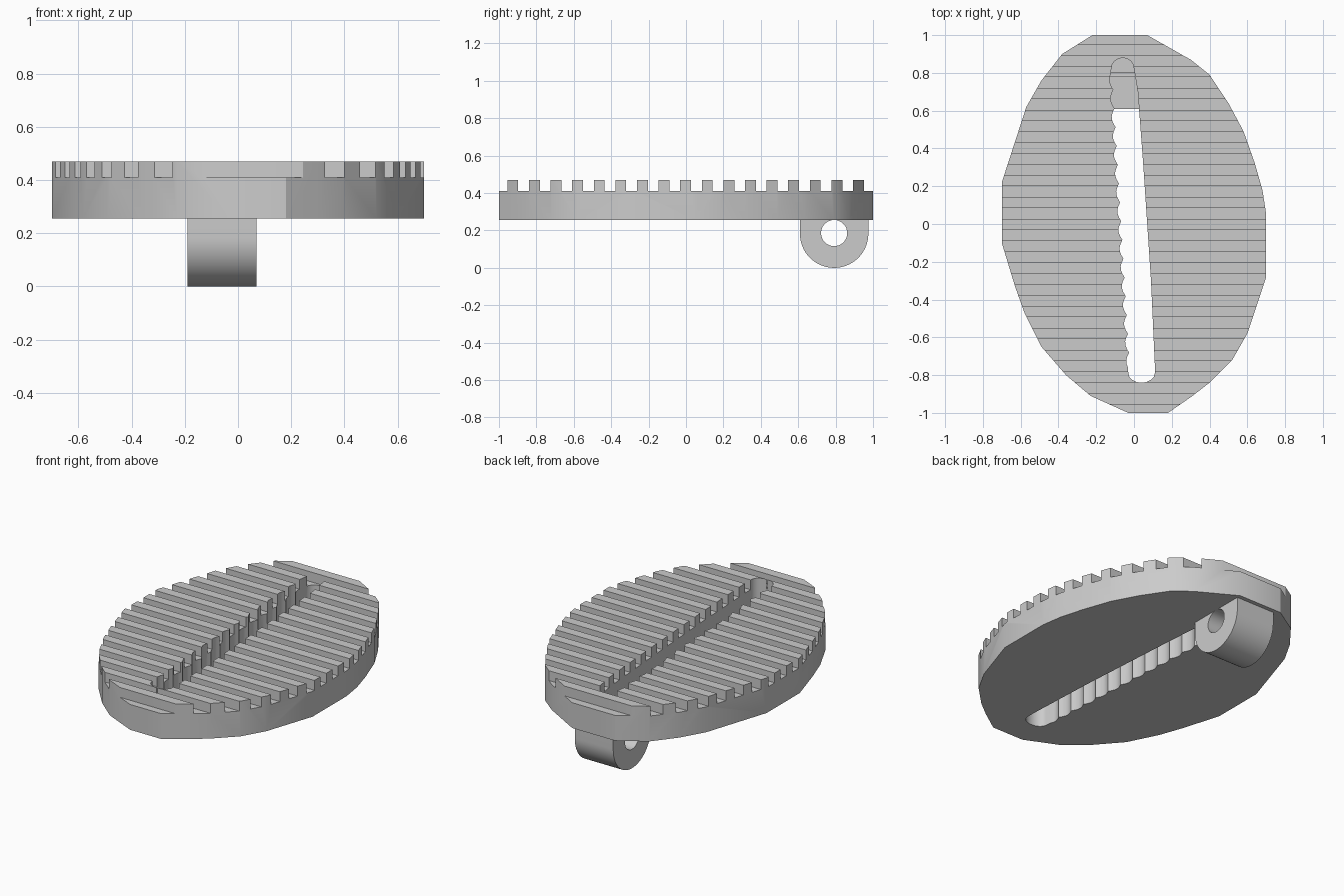
import bpy, bmesh
from math import sin, cos, pi, radians

if "Cube" in bpy.data.objects:
    bpy.data.objects.remove(bpy.data.objects["Cube"], do_unlink=True)

BASE, DECK, TOP = 0.255, 0.41, 0.47
PITCH, RIB, FIRST, COUNT = 0.1155, 0.058, -0.955, 17

grey = bpy.data.materials.new("plain grey")
grey.use_nodes = True
COLOUR = (0.6, 0.6, 0.6, 1)
grey.diffuse_color = COLOUR
grey.node_tree.nodes["Principled BSDF"].inputs["Base Color"].default_value = COLOUR


def prism(name, points, shift, place):
    """Extrude a closed profile; place maps its 2D points into space."""
    bm = bmesh.new()
    face = bm.faces.new([bm.verts.new(place(*p)) for p in points])
    side = bmesh.ops.extrude_face_region(bm, geom=[face])
    verts = [v for v in side["geom"] if isinstance(v, bmesh.types.BMVert)]
    bmesh.ops.translate(bm, verts=verts, vec=shift)
    bmesh.ops.recalc_face_normals(bm, faces=bm.faces)
    return make_object(name, bm)


def make_object(name, bm):
    mesh = bpy.data.meshes.new(name)
    bm.to_mesh(mesh)
    bm.free()
    mesh.materials.append(grey)
    obj = bpy.data.objects.new(name, mesh)
    bpy.context.collection.objects.link(obj)
    return obj


def activate(obj):
    bpy.ops.object.select_all(action='DESELECT')
    obj.select_set(True)
    bpy.context.view_layer.objects.active = obj


def cut(obj, cutter):
    cutter.hide_render = True
    mod = obj.modifiers.new("cut", 'BOOLEAN')
    mod.operation, mod.solver, mod.object = 'DIFFERENCE', 'EXACT', cutter
    activate(obj)
    bpy.ops.object.modifier_apply(modifier=mod.name)
    bpy.data.objects.remove(cutter, do_unlink=True)


def arc(cx, cy, rx, ry, start, end, steps):
    angles = [radians(start + (end - start) * i / steps) for i in range(steps + 1)]
    return [(cx + rx * cos(a), cy + ry * sin(a)) for a in angles]


# Oval tread plate
outline = [(-.22, 1), (.07, 1), (.30, .87), (.40, .79), (.50, .64), (.58, .49),
           (.64, .32), (.68, .18), (.70, .05), (.70, -.28), (.60, -.58),
           (.52, -.72), (.40, -.84), (.31, -.91), (.18, -1), (-.03, -1),
           (-.23, -.91), (-.36, -.80), (-.49, -.65), (-.58, -.47), (-.63, -.33),
           (-.70, -.10), (-.70, .22), (-.57, .62), (-.49, .76), (-.38, .90)]
plate = prism("tread_plate", outline, (0, 0, TOP - BASE), lambda x, y: (x, y, BASE))

# Grooves between the ribs, open past both ends
bm = bmesh.new()
for i in range(COUNT + 1):
    y0 = -1.1 if i == 0 else FIRST + PITCH * (i - 1) + RIB
    y1 = 1.1 if i == COUNT else FIRST + PITCH * i
    box = bmesh.ops.create_cube(bm, size=1)["verts"]
    bmesh.ops.scale(bm, verts=box, vec=(2, y1 - y0, 0.2))
    bmesh.ops.translate(bm, verts=box, vec=(0, (y0 + y1) / 2, DECK + 0.1))
cut(plate, make_object("groove_cutter", bm))

# Slanted slot: round ends, gently bowed right edge, scalloped left edge
slot = arc(-.06, .82, .06, .06, 180, 0, 8)
slot += [(.02, .70), (.05, .30), (.07, 0), (.09, -.30), (.11, -.74)]
slot += arc(.04, -.79, .07, .05, 0, -180, 8)
SCALLOPS, STEPS = 16, 5
for i in range(1, SCALLOPS * STEPS):
    t = i / (SCALLOPS * STEPS)
    bump = 0.018 * abs(sin(pi * i / STEPS))
    slot.append((-.025 - .095 * t - bump + 0.005, -.78 + 1.59 * t))
cut(plate, prism("slot_cutter", slot, (0, 0, 1), lambda x, y: (x, y, 0)))

# Hinge lug under the back end, bored from side to side
CY, CZ, R = 0.792, 0.183, 0.183
profile = [(CY + R, BASE), (CY - R, BASE)] + arc(CY, CZ, R, R, 180, 360, 32)
lug = prism("hinge_lug", profile, (.26, 0, 0), lambda y, z: (-.19, y, z))
bore = arc(CY, CZ + .003, .07, .07, 0, 348.75, 31)
cut(lug, prism("bore_cutter", bore, (1, 0, 0), lambda y, z: (-.5, y, z)))

for obj in (plate, lug):
    activate(obj)
    bpy.ops.object.shade_smooth_by_angle(angle=radians(30))
